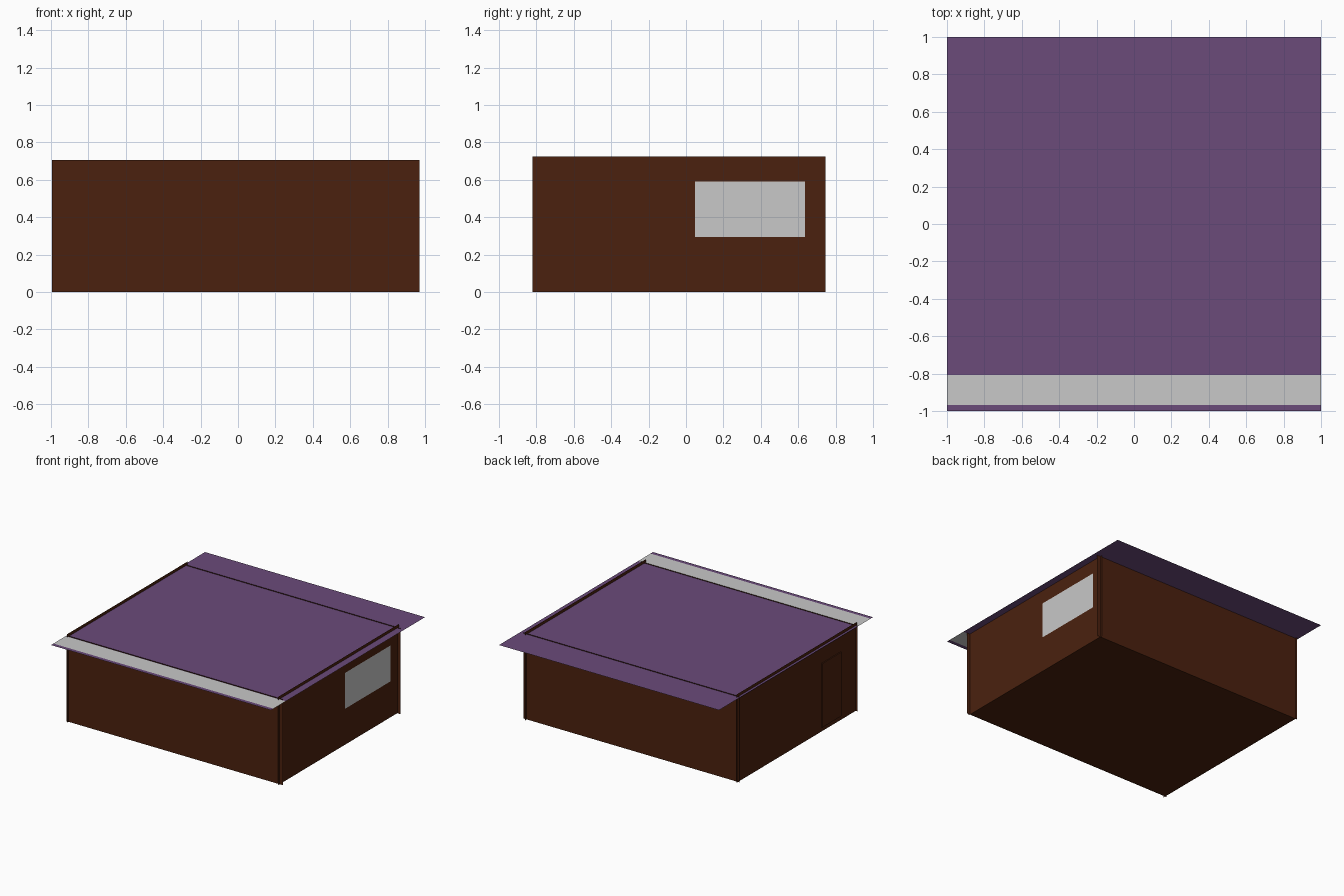
import bpy, bmesh
from mathutils import Vector

cube = bpy.data.objects.get("Cube")
if cube:
    bpy.data.objects.remove(cube, do_unlink=True)


def material(name, rgb):
    m = bpy.data.materials.new(name)
    m.use_nodes = True
    m.diffuse_color = (*rgb, 1)
    m.node_tree.nodes["Principled BSDF"].inputs["Base Color"].default_value = (*rgb, 1)
    return m


brown = material("dark brown", (0.07, 0.0152, 0.0045))
purple = material("muted purple", (0.145, 0.069, 0.195))
grey = material("light grey", (0.578, 0.578, 0.578))


def sheet(name, place, us, vs, mats, accent=None, outward=(0, 0, 1)):
    """Flat sheet split at the us and vs cuts; the accent cell gets the second material."""
    bm = bmesh.new()
    grid = [[bm.verts.new(place(u, v)) for v in vs] for u in us]
    for i in range(len(us) - 1):
        for j in range(len(vs) - 1):
            f = bm.faces.new((grid[i][j], grid[i + 1][j], grid[i + 1][j + 1], grid[i][j + 1]))
            f.material_index = int((i, j) == accent)
            f.normal_update()
            if f.normal.dot(Vector(outward)) < 0:
                f.normal_flip()
    me = bpy.data.meshes.new(name)
    bm.to_mesh(me)
    bm.free()
    for m in mats:
        me.materials.append(m)
    ob = bpy.data.objects.new(name, me)
    bpy.context.collection.objects.link(ob)
    return ob


LEFT_X, RIGHT_X = 0.94, -0.98
FRONT_Y, BACK_Y = -0.803, 0.725
SIDE_ENDS = (-0.82, 0.745)
ROOF_Z, SIDE_TOP, END_TOP = 0.7, 0.725, 0.706

# floor
sheet("floor", lambda x, y: (x, y, 0.003), (RIGHT_X, LEFT_X), (FRONT_Y, BACK_Y),
      [brown], outward=(0, 0, -1))

# front and back walls, running slightly past the side walls
for name, y, side in (("front_wall", FRONT_Y, -1), ("back_wall", BACK_Y, 1)):
    sheet(name, lambda x, z: (x, y, z), (-0.995, 0.97), (0, END_TOP),
          [brown], outward=(0, side, 0))

# side wall with the window pane set into it
sheet("window_wall", lambda y, z: (LEFT_X, y, z), (SIDE_ENDS[0], 0.047, 0.637, SIDE_ENDS[1]),
      (0, 0.295, 0.59, SIDE_TOP), [brown, grey], accent=(1, 1), outward=(1, 0, 0))

# opposite side wall
sheet("door_wall", lambda y, z: (RIGHT_X, y, z), SIDE_ENDS, (0, SIDE_TOP),
      [brown], outward=(-1, 0, 0))

# thin door leaf on that wall
door = sheet("door", lambda y, z: (RIGHT_X - 0.008, y, z), (-0.61, -0.36), (0.035, 0.56),
             [brown], outward=(-1, 0, 0))
solid = door.modifiers.new("thickness", "SOLIDIFY")
solid.thickness = 0.008
solid.offset = -1

# flat overhanging roof with a pale strip near the front edge
sheet("roof", lambda x, y: (x, y, ROOF_Z), (-1, 1), (-1, -0.968, -0.807, 1),
      [purple, grey], accent=(0, 1))
